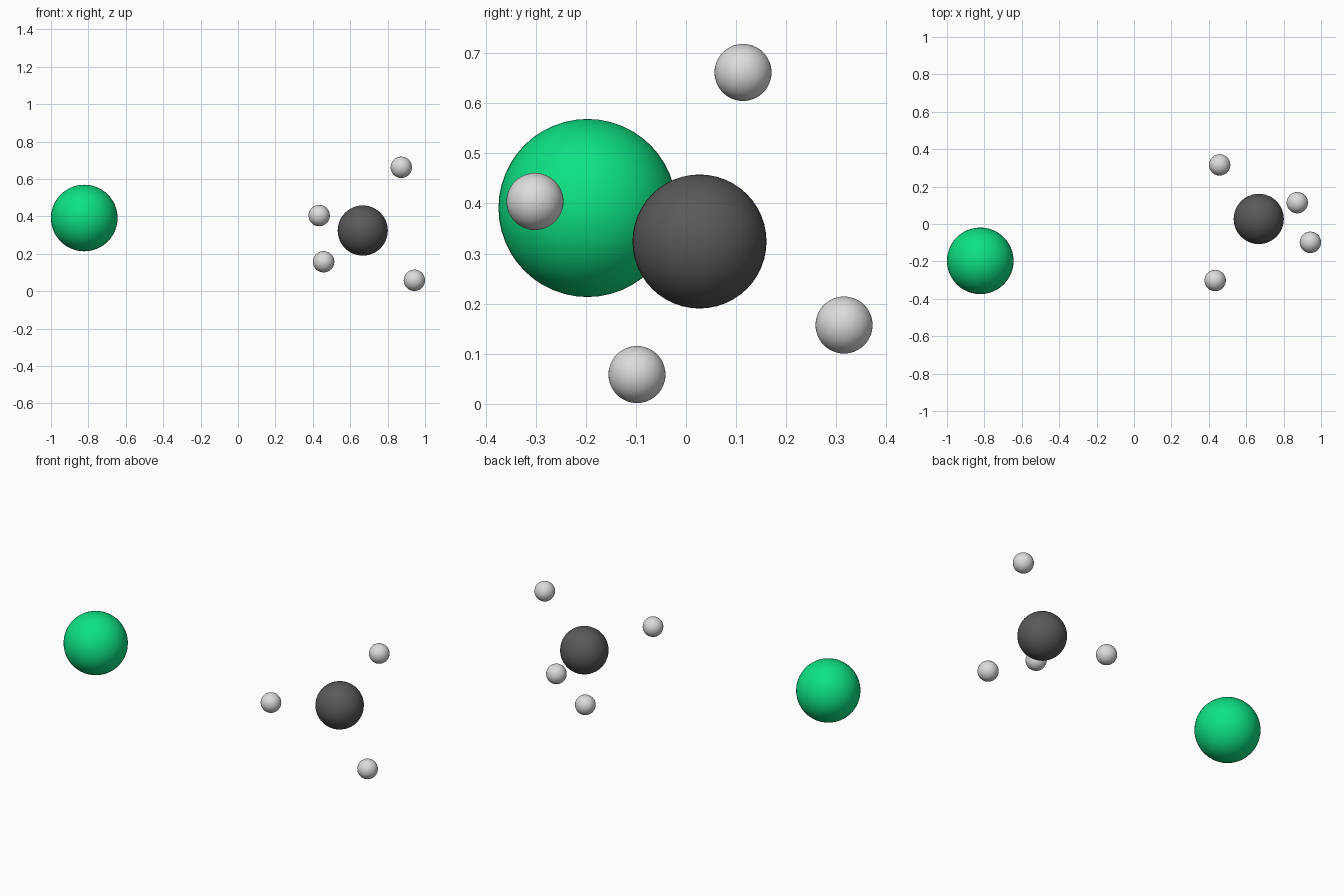
import bpy

cube = bpy.data.objects.get("Cube")
if cube:
    bpy.data.objects.remove(cube, do_unlink=True)


def material(name, rgb):
    mat = bpy.data.materials.new(name)
    mat.use_nodes = True
    mat.diffuse_color = (*rgb, 1)
    mat.node_tree.nodes["Principled BSDF"].inputs["Base Color"].default_value = (*rgb, 1)
    return mat


def ball(name, centre, radius, mat):
    bpy.ops.mesh.primitive_uv_sphere_add(segments=48, ring_count=24, radius=radius, location=centre)
    obj = bpy.context.object
    obj.name = name
    obj.data.materials.append(mat)
    bpy.ops.object.shade_smooth()


green = material("green", (0.004, 0.76, 0.23))
charcoal = material("charcoal", (0.1, 0.1, 0.1))
light_grey = material("light_grey", (0.72, 0.72, 0.72))

# Large separate ball
ball("large_green_ball", (-0.822, -0.197, 0.391), 0.178, green)

# Central ball with four small balls around it in a tetrahedron
ball("central_dark_ball", (0.667, 0.027, 0.324), 0.134, charcoal)
small_balls = {
    "upper_small_ball": (0.873, 0.114, 0.662),
    "front_small_ball": (0.434, -0.302, 0.404),
    "back_small_ball": (0.458, 0.316, 0.157),
    "lower_small_ball": (0.943, -0.098, 0.058),
}
for name, centre in small_balls.items():
    ball(name, centre, 0.057, light_grey)
